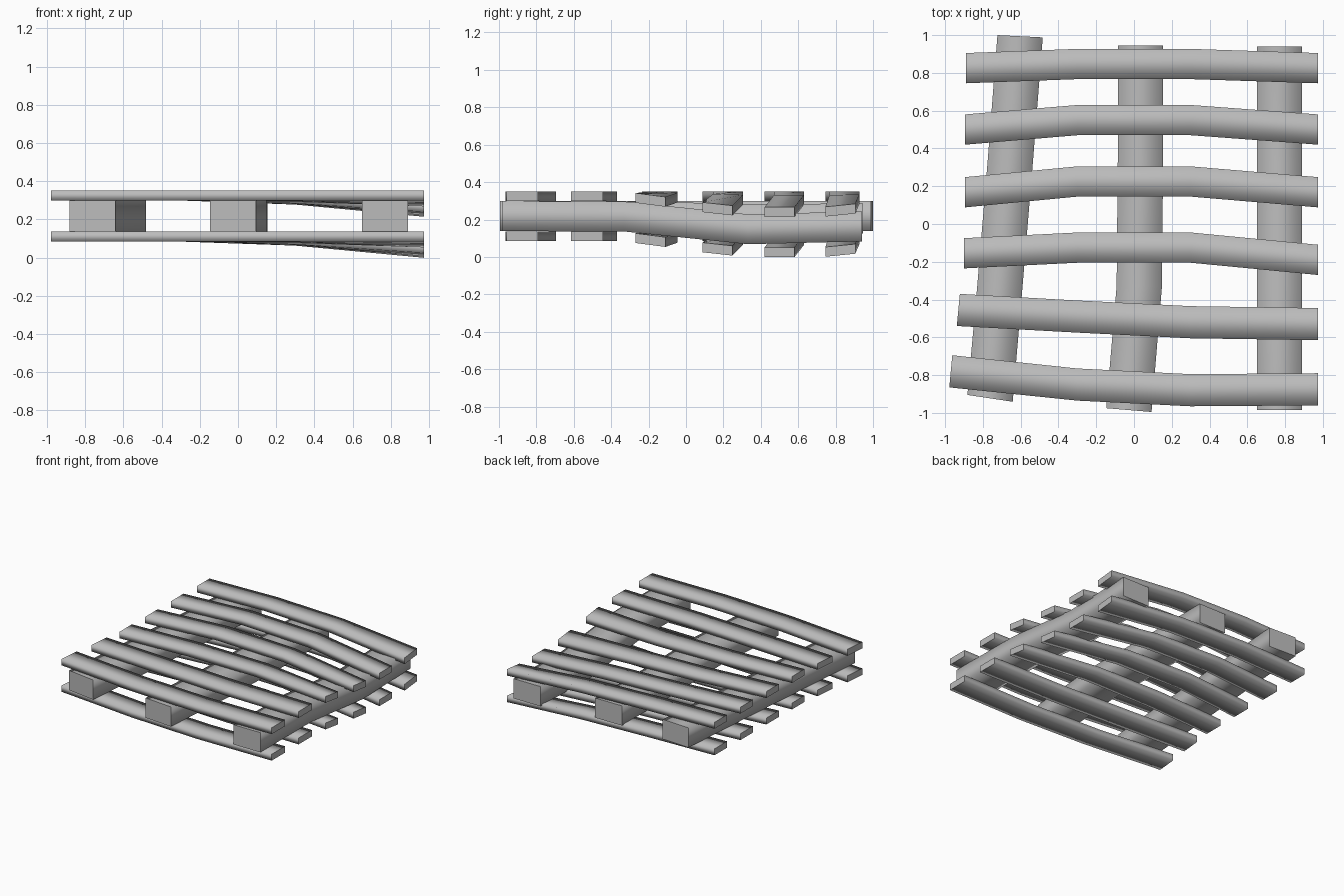
import bpy
from mathutils import Vector

if "Cube" in bpy.data.objects:
    bpy.data.objects.remove(bpy.data.objects["Cube"], do_unlink=True)

# One plain grey for the whole pallet
GREY = (0.5, 0.5, 0.5, 1.0)
grey = bpy.data.materials.new("pallet grey")
grey.use_nodes = True
grey.diffuse_color = GREY
grey.node_tree.nodes["Principled BSDF"].inputs["Base Color"].default_value = GREY


def bar(name, stations, half_height):
    """Loft a rectangular bar through (centre, half-width vector) stations."""
    up = Vector((0, 0, half_height))
    verts, faces = [], []
    for centre, across in stations:
        c, a = Vector(centre), Vector(across)
        verts += [c - a - up, c + a - up, c + a + up, c - a + up]
    n = len(stations)
    for i in range(n - 1):
        for j in range(4):
            k = (j + 1) % 4
            faces.append((4 * i + j, 4 * i + k, 4 * i + 4 + k, 4 * i + 4 + j))
    faces += [(3, 2, 1, 0), tuple(range(4 * n - 4, 4 * n))]
    mesh = bpy.data.meshes.new(name)
    mesh.from_pydata(verts, [], faces)
    # Rounded shading along the bar, flat cut ends
    for poly in mesh.polygons:
        poly.use_smooth = poly.index < len(faces) - 2
    mesh.materials.append(grey)
    obj = bpy.data.objects.new(name, mesh)
    bpy.context.collection.objects.link(obj)
    # Make all faces point outwards
    import bmesh
    bm = bmesh.new()
    bm.from_mesh(mesh)
    bmesh.ops.recalc_face_normals(bm, faces=bm.faces)
    bm.to_mesh(mesh)
    bm.free()


# Slats: left end x, y at the four stations, end skew, corner sag, sag tilt
SLATS = [
    (-0.97, (-0.78, -0.85, -0.88, -0.875), 0.008, 0, 0),
    (-0.93, (-0.455, -0.49, -0.52, -0.53), 0.008, 0, 0),
    (-0.90, (-0.155, -0.125, -0.125, -0.19), 0, 0.02, -0.13),
    (-0.895, (0.168, 0.225, 0.225, 0.168), 0, 0.068, -0.11),
    (-0.895, (0.5, 0.55, 0.55, 0.5), 0, 0.085, 0),
    (-0.89, (0.825, 0.847, 0.847, 0.825), 0, 0.075, 0.1),
]
SAG = (0, 0, 0.25, 1)
for level, z in (("bottom", 0.11), ("top", 0.325)):
    for number, (left, ys, skew, sag, tilt) in enumerate(SLATS, 1):
        xs = (left, -0.3, 0.3, 0.975)
        half = 0.085 if skew else 0.08
        bar(f"{level}_slat_{number}",
            [((x, y, z - s * sag),
              (skew if x == left else 0, half, half * tilt * s))
             for x, y, s in zip(xs, ys, SAG)], 0.026)

# Beams: (x, y, sag, skew of the cut) at each station, front to back
BEAMS = {
    "right_beam": [(-0.762, -0.923, 0, -0.018), (-0.71, -0.33, 0, 0),
                   (-0.655, 0.33, 0, 0), (-0.603, 0.994, 0, -0.006)],
    "middle_beam": [(-0.027, -0.985, 0, -0.01), (0.028, -0.33, 0, 0),
                    (0.034, 0.33, 0.015, 0), (0.034, 0.945, 0.013, 0)],
    "left_beam": [(0.77, -0.985, 0, 0), (0.77, -0.33, 0.002, 0),
                  (0.77, 0.33, 0.07, 0), (0.77, 0.94, 0.055, 0)],
}
for name, path in BEAMS.items():
    bar(name, [((x, y, 0.218 - sag), (0.12, skew, 0))
               for x, y, sag, skew in path], 0.08)
